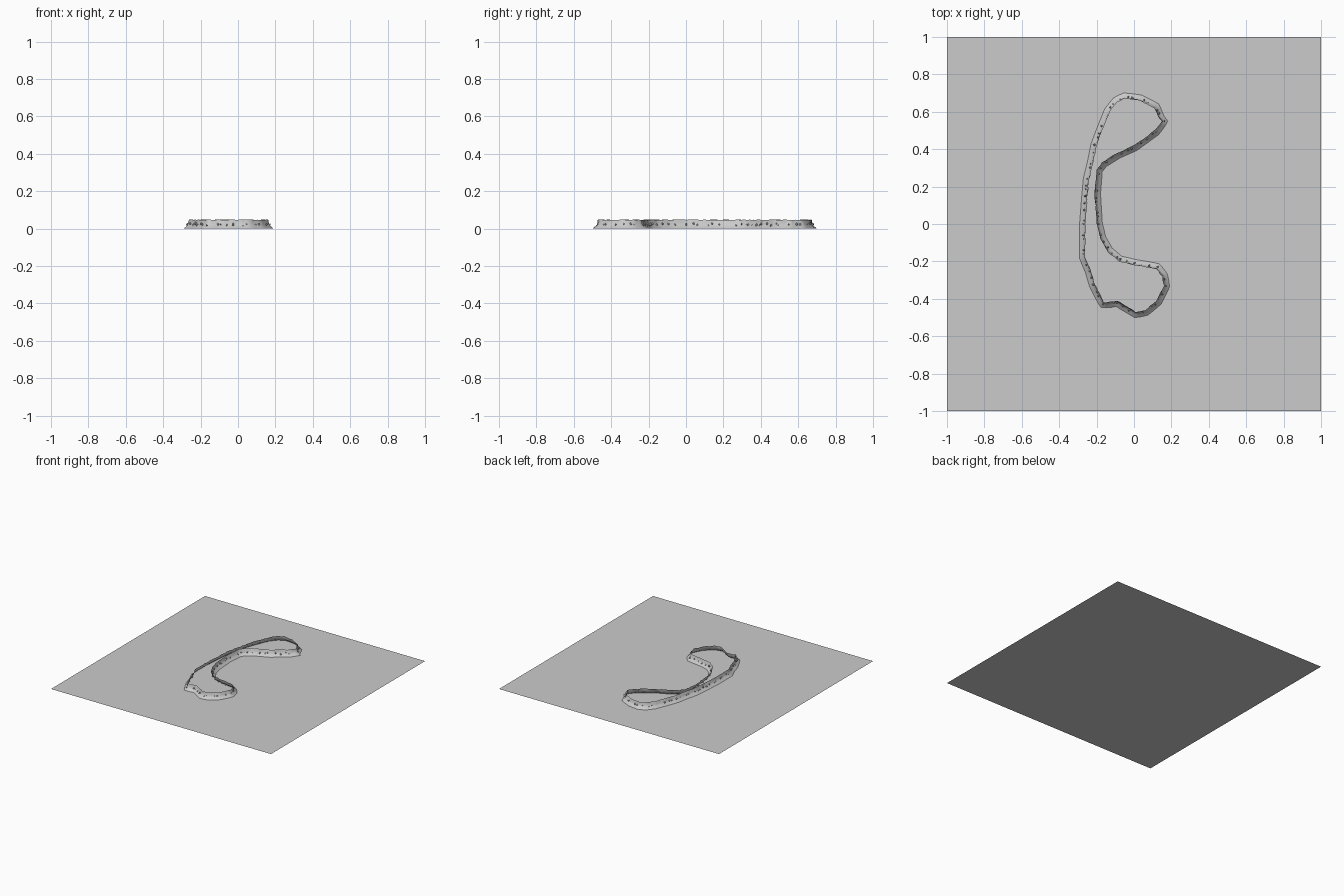
import bpy, bmesh, random
from mathutils import Vector, Matrix

random.seed(4)
cube = bpy.data.objects.get("Cube")
if cube:
    bpy.data.objects.remove(cube)

# One grey stone colour for everything
grey = bpy.data.materials.new("stone_grey")
grey.use_nodes = True
grey.diffuse_color = (0.6, 0.6, 0.6, 1)
grey.node_tree.nodes["Principled BSDF"].inputs["Base Color"].default_value = (0.6, 0.6, 0.6, 1)


def finish(bm, name):
    mesh = bpy.data.meshes.new(name)
    bm.to_mesh(mesh)
    bm.free()
    mesh.materials.append(grey)
    obj = bpy.data.objects.new(name, mesh)
    bpy.context.collection.objects.link(obj)
    return obj


# Ground sheet
bm = bmesh.new()
bmesh.ops.create_grid(bm, x_segments=1, y_segments=1, size=1)
finish(bm, "ground")

# Crescent rim, clockwise from the north tip
RIM = [(-.05, .67), (.03, .66), (.11, .62), (.13, .57), (.15, .55), (.11, .50),
       (0, .42), (-.09, .38), (-.17, .33), (-.20, .29), (-.21, .16), (-.20, 0),
       (-.18, -.08), (-.14, -.15), (-.08, -.20), (0, -.22), (.12, -.24),
       (.15, -.28), (.16, -.33), (.12, -.41), (.06, -.46), (.01, -.47),
       (-.02, -.45), (-.09, -.41), (-.16, -.42), (-.18, -.38), (-.21, -.32),
       (-.23, -.25), (-.26, -.18), (-.26, 0), (-.25, .13), (-.24, .24),
       (-.22, .32), (-.20, .42), (-.17, .50), (-.13, .60), (-.09, .65)]
rim = [Vector((x, y, 0)) for x, y in RIM]


def resample(points, step):
    """Evenly spaced points along a closed outline."""
    out = []
    for a, b in zip(points, points[1:] + points[:1]):
        n = max(1, round((b - a).length / step))
        out += [a.lerp(b, i / n) for i in range(n)]
    return out


path = resample(rim, 0.02)
count = len(path)


def outward(i):
    """Outward direction, averaged over neighbouring points."""
    t = path[(i + 2) % count] - path[i - 2]
    return Vector((-t.y, t.x, 0)).normalized()


normals = [outward(i) for i in range(count)]

# Open cliff wall flaring into a sloped skirt: (offset, height) from base to rim
PROFILE = [(.031, 0), (.014, .014), (.007, .022), (.004, .036), (0, .047)]
bm = bmesh.new()
rings = []
for level, (offset, height) in enumerate(PROFILE):
    ring = []
    for p, n in zip(path, normals):
        rough = random.uniform(-.002, .002) if level > 1 else 0
        v = p + n * (offset + rough)
        v.z = height + rough
        ring.append(bm.verts.new(v))
    rings.append(ring)
for low, high in zip(rings, rings[1:]):
    for i in range(count):
        j = (i + 1) % count
        bm.faces.new((low[j], low[i], high[i], high[j]))
for f in bm.faces:
    f.smooth = True
finish(bm, "cliff_wall")

# Small stones lodged along the foot of the wall
bm = bmesh.new()
for i in range(0, count, 2):
    k = (i + random.randint(0, 1)) % count
    p = path[k] + normals[k] * random.uniform(.006, .014)
    p.z = random.uniform(.016, .028)
    r = random.uniform(.004, .008)
    spin = Matrix.Rotation(random.uniform(0, 6), 4, 'Z')
    size = Matrix.Diagonal((r, r * .8, r * 1.1, 1))
    bmesh.ops.create_icosphere(bm, subdivisions=1, radius=1,
                               matrix=Matrix.Translation(p) @ spin @ size)
finish(bm, "foot_stones")
